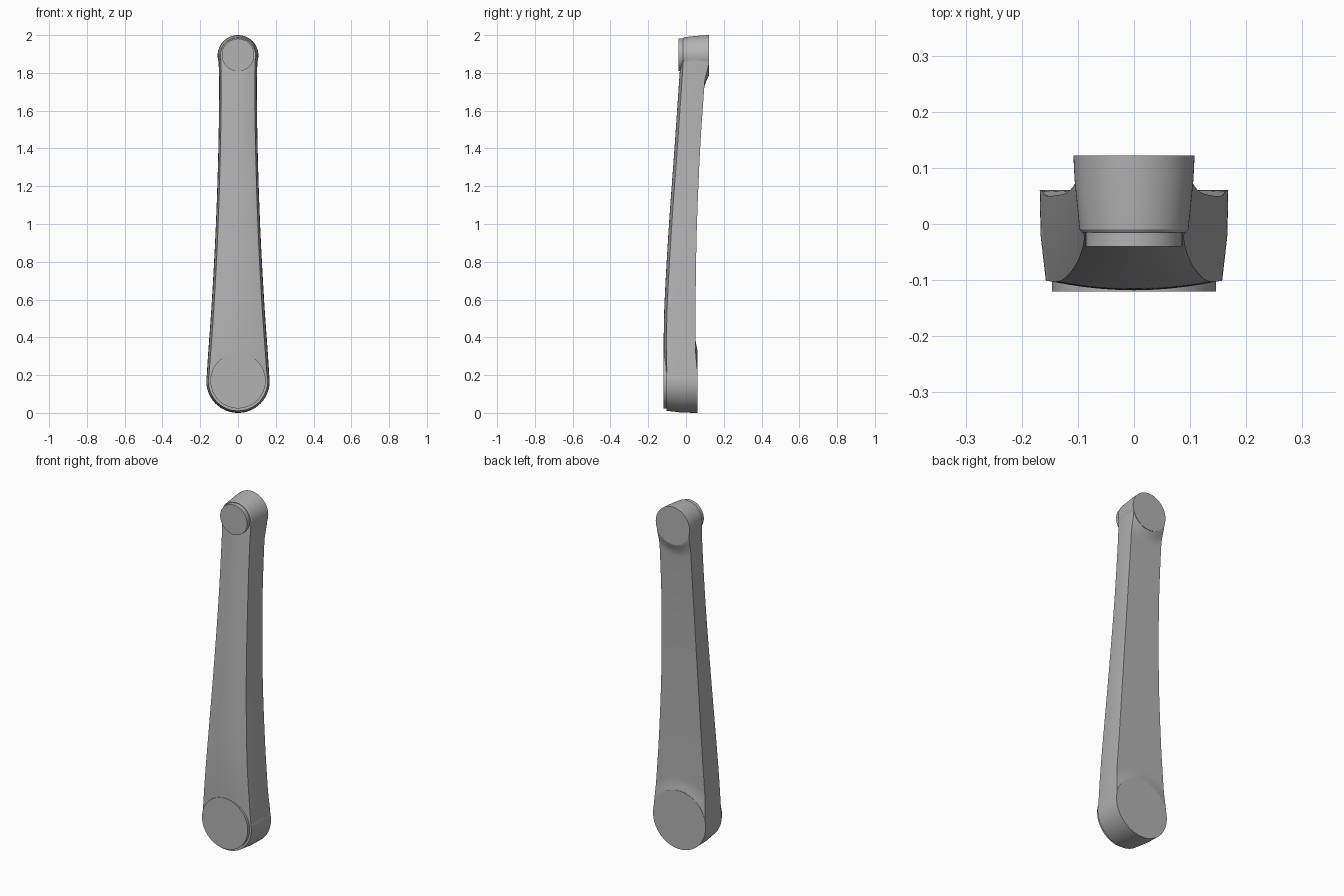
import bpy, bmesh, math

if "Cube" in bpy.data.objects:
    bpy.data.objects.remove(bpy.data.objects["Cube"])

grey = bpy.data.materials.new("satin grey")
grey.use_nodes = True
COLOR = (0.45, 0.45, 0.45, 1)
grey.diffuse_color = COLOR
grey.node_tree.nodes["Principled BSDF"].inputs["Base Color"].default_value = COLOR


def finish(name, bm, angle=30):
    bmesh.ops.recalc_face_normals(bm, faces=bm.faces)
    mesh = bpy.data.meshes.new(name)
    bm.to_mesh(mesh)
    bm.free()
    mesh.materials.append(grey)
    obj = bpy.data.objects.new(name, mesh)
    bpy.context.collection.objects.link(obj)
    bpy.ops.object.select_all(action="DESELECT")
    obj.select_set(True)
    bpy.context.view_layer.objects.active = obj
    bpy.ops.object.shade_smooth_by_angle(angle=math.radians(angle))
    return obj


def loft(name, rings, angle=30):
    """Skin a list of closed rings and cap both ends."""
    bm = bmesh.new()
    rows = [[bm.verts.new(p) for p in ring] for ring in rings]
    n = len(rows[0])
    for a, b in zip(rows, rows[1:]):
        for i in range(n):
            j = (i + 1) % n
            bm.faces.new((a[i], a[j], b[j], b[i]))
    bm.faces.new(rows[0])
    bm.faces.new(rows[-1])
    return finish(name, bm, angle)


def turned(name, z, profile, sides=96):
    """Round part along y from (radius, y) pairs."""
    steps = [2 * math.pi * i / sides for i in range(sides)]
    return loft(name, [[(r * math.cos(a), y, z + r * math.sin(a)) for a in steps]
                       for r, y in profile])


def curve(keys, z):
    """Smooth interpolation through (z, value) keys."""
    i = 0
    while i < len(keys) - 2 and z > keys[i + 1][0]:
        i += 1

    def slope(k):
        a, b = keys[max(k - 1, 0)], keys[min(k + 1, len(keys) - 1)]
        return (b[1] - a[1]) / (b[0] - a[0])

    (z0, v0), (z1, v1) = keys[i], keys[i + 1]
    h = z1 - z0
    t = (z - z0) / h
    return ((2 * t**3 - 3 * t**2 + 1) * v0 + (t**3 - 2 * t**2 + t) * h * slope(i)
            + (3 * t**2 - 2 * t**3) * v1 + (t**3 - t**2) * h * slope(i + 1))


# Boss centres, back radii and back planes
LOW, HIGH = 0.168, 1.892
BOSSES = ((LOW, 0.168, 0.061), (HIGH, 0.108, 0.122))

# Round bosses and their front discs
turned("lower_boss", LOW, [(0.168, 0.061), (0.1665, -0.02), (0.157, -0.102)])
turned("upper_boss", HIGH, [(0.108, 0.122), (0.106, 0.08), (0.097, -0.01), (0.093, -0.015)])
turned("lower_disc", LOW + 0.002, [(0.146, -0.09), (0.146, -0.12)])
turned("upper_disc", HIGH + 0.003, [(0.086, 0.0), (0.086, -0.04)])

# Arm: width and depth along its height
back_width = [(LOW, 0.167), (0.3, 0.159), (0.6, 0.138), (1, 0.117), (1.4, 0.104), (1.75, 0.1), (HIGH, 0.104)]
front_width = [(LOW, 0.156), (0.3, 0.146), (0.6, 0.125), (1, 0.105), (1.4, 0.093), (1.75, 0.089), (HIGH, 0.092)]
front_edge = [(LOW, -0.101), (0.4, -0.103), (0.6, -0.098), (1, -0.075), (1.4, -0.046), (1.75, -0.022), (HIGH, -0.012)]
back_edge = [(LOW, 0.052), (0.4, 0.05), (0.7, 0.052), (1, 0.058), (1.4, 0.075), (1.7, 0.095), (HIGH, 0.11)]
CROWN, FILLET, ROWS, ACROSS, DEEP = 0.015, 0.07, 110, 20, 6


def back_y(x, z):
    """Back surface, swept up into a fillet around each boss."""
    y = curve(back_edge, z)
    for centre, radius, plane in BOSSES:
        gap = math.hypot(x, z - centre) - radius
        if gap < FILLET:
            y += (plane - 0.001 - y) * (1 - max(gap, 0) / FILLET) ** 2
    return y


rings = []
for k in range(ROWS + 1):
    z = LOW + (HIGH - LOW) * k / ROWS
    wf, wb = curve(front_width, z), curve(back_width, z)
    yf, yb = curve(front_edge, z), back_y(wb, z)
    across = [2 * i / ACROSS - 1 for i in range(ACROSS + 1)]
    ring = [(wf * u, yf - CROWN * (1 - u * u), z) for u in across]
    # Slightly bulged side walls
    side = []
    for i in range(1, DEEP):
        t = i / DEEP
        side.append((wf + (wb - wf) * (1 - (1 - t) ** 2), yf + (yb - yf) * t))
    ring += [(x, y, z) for x, y in side]
    ring += [(-wb * u, back_y(wb * u, z), z) for u in across]
    ring += [(-x, y, z) for x, y in reversed(side)]
    rings.append(ring)
loft("crank_arm", rings)
